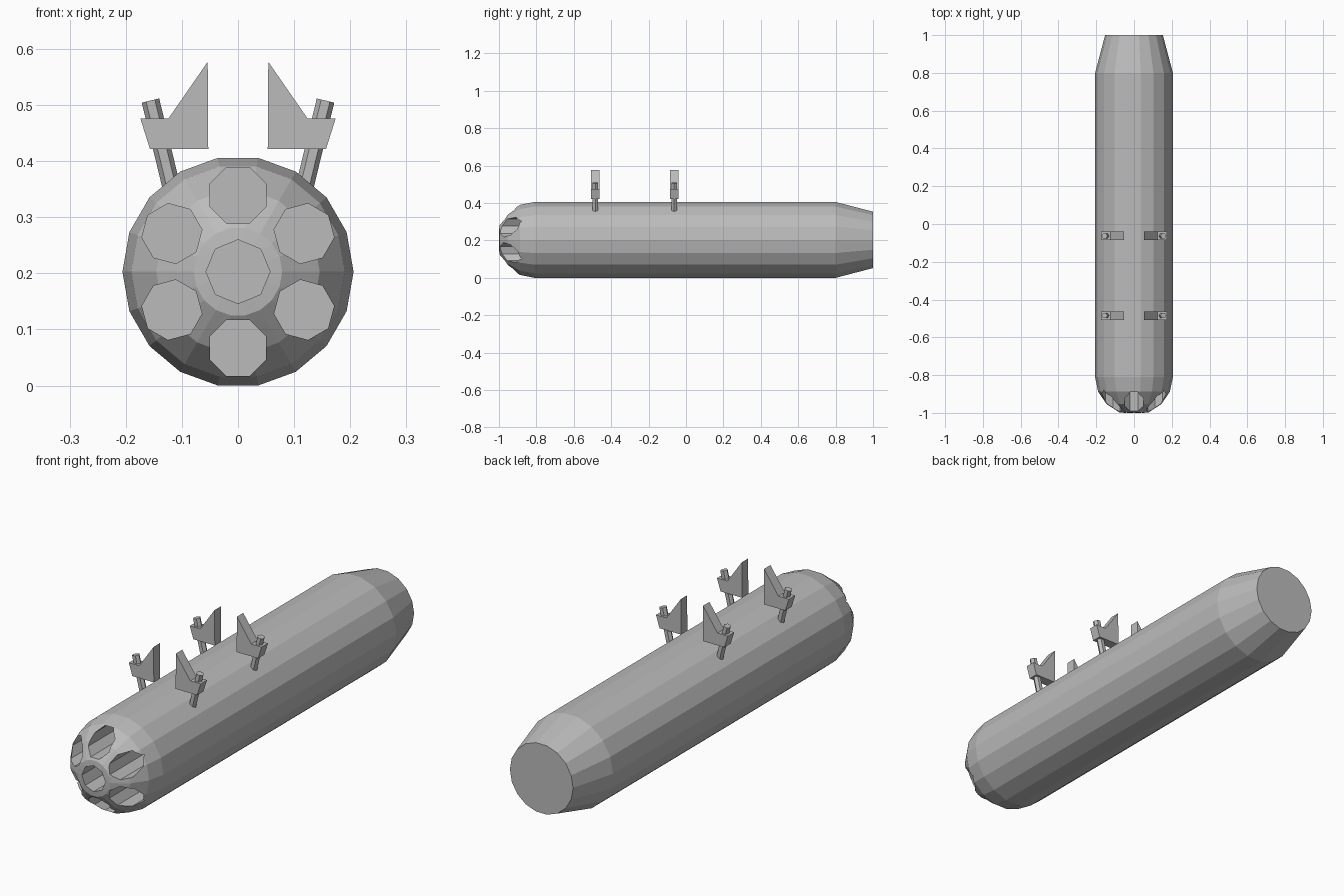
import bpy, bmesh, math
from mathutils import Matrix, Vector

if "Cube" in bpy.data.objects:
    bpy.data.objects.remove(bpy.data.objects["Cube"])

CZ = 0.203          # height of the pod axis
R = 0.206           # pod radius
NOSE_Y = -0.81      # where the rounded nose begins

grey = bpy.data.materials.new("plain grey")
grey.diffuse_color = (0.5, 0.5, 0.5, 1)
grey.use_nodes = True
grey.node_tree.nodes["Principled BSDF"].inputs["Base Color"].default_value = grey.diffuse_color


def make_object(name, bm):
    bmesh.ops.recalc_face_normals(bm, faces=bm.faces[:])
    mesh = bpy.data.meshes.new(name)
    bm.to_mesh(mesh)
    bm.free()
    mesh.materials.append(grey)
    ob = bpy.data.objects.new(name, mesh)
    bpy.context.collection.objects.link(ob)
    return ob


def lathe_y(profile, sides):
    """Closed solid turned around the pod axis from (y, radius) pairs."""
    bm = bmesh.new()
    rings = [[bm.verts.new((r * math.cos(2 * math.pi * i / sides), y,
                            CZ + r * math.sin(2 * math.pi * i / sides)))
              for i in range(sides)] for y, r in profile]
    for a, b in zip(rings, rings[1:]):
        for i in range(sides):
            j = (i + 1) % sides
            bm.faces.new((a[i], a[j], b[j], b[i]))
    bm.faces.new(rings[0])
    bm.faces.new(rings[-1])
    return bm


# Pod body: rounded nose, straight tube, tapered tail with flat cap
nose = [(NOSE_Y - 0.202 * math.sin(math.radians(a)), R * math.cos(math.radians(a)))
        for a in (67.5, 45, 22.5, 0)]
profile = [(-1.0, 0.05)] + nose + [(0.8, R), (1.0, 0.153)]
body = make_object("pod_body", lathe_y(profile, 18))

# Launch tubes: one in the centre, six around it
cut = bmesh.new()


def tube_cutter(x, z, radius, turn):
    m = (Matrix.Translation((x, -0.9, z)) @ Matrix.Rotation(math.pi / 2, 4, 'X')
         @ Matrix.Rotation(turn, 4, 'Z'))
    bmesh.ops.create_cone(cut, cap_ends=True, segments=8, radius1=radius,
                          radius2=radius, depth=0.4, matrix=m)


tube_cutter(0, CZ, 0.057, 0)
for i in range(6):
    a = math.radians(90 + 60 * i)
    tube_cutter(0.136 * math.cos(a), CZ + 0.136 * math.sin(a), 0.054,
                -a + math.radians(22.5))
cutter = make_object("tube_cutter", cut)
cutter.hide_render = True

mod = body.modifiers.new("tubes", 'BOOLEAN')
mod.operation = 'DIFFERENCE'
mod.solver = 'EXACT'
mod.object = cutter
bpy.context.view_layer.objects.active = body
bpy.ops.object.modifier_apply(modifier=mod.name)
bpy.data.objects.remove(cutter)


# Mounting hooks: bevelled plate on a leaning hexagonal post
PLATE = [(0.053, 0.422), (0.157, 0.422), (0.174, 0.476), (0.124, 0.476), (0.054, 0.577)]


def bracket_plate(side, y):
    bm = bmesh.new()
    face = bm.faces.new([bm.verts.new((side * x, y - 0.022, z)) for x, z in PLATE])
    ext = bmesh.ops.extrude_face_region(bm, geom=[face], use_keep_orig=True)
    verts = [v for v in ext["geom"] if isinstance(v, bmesh.types.BMVert)]
    bmesh.ops.translate(bm, verts=verts, vec=(0, 0.044, 0))
    return make_object("mount_plate", bm)


def bracket_post(side, y):
    low = Vector((side * 0.119, y, 0.355))
    high = Vector((side * 0.156, y, 0.508))
    axis = high - low
    bm = bmesh.new()
    m = Matrix.Translation((low + high) / 2) @ axis.to_track_quat('Z', 'Y').to_matrix().to_4x4()
    bmesh.ops.create_cone(bm, cap_ends=True, segments=6, radius1=0.016,
                          radius2=0.016, depth=axis.length, matrix=m)
    return make_object("mount_post", bm)


for y in (-0.485, -0.063):
    for side in (-1, 1):
        bracket_plate(side, y)
        bracket_post(side, y)
